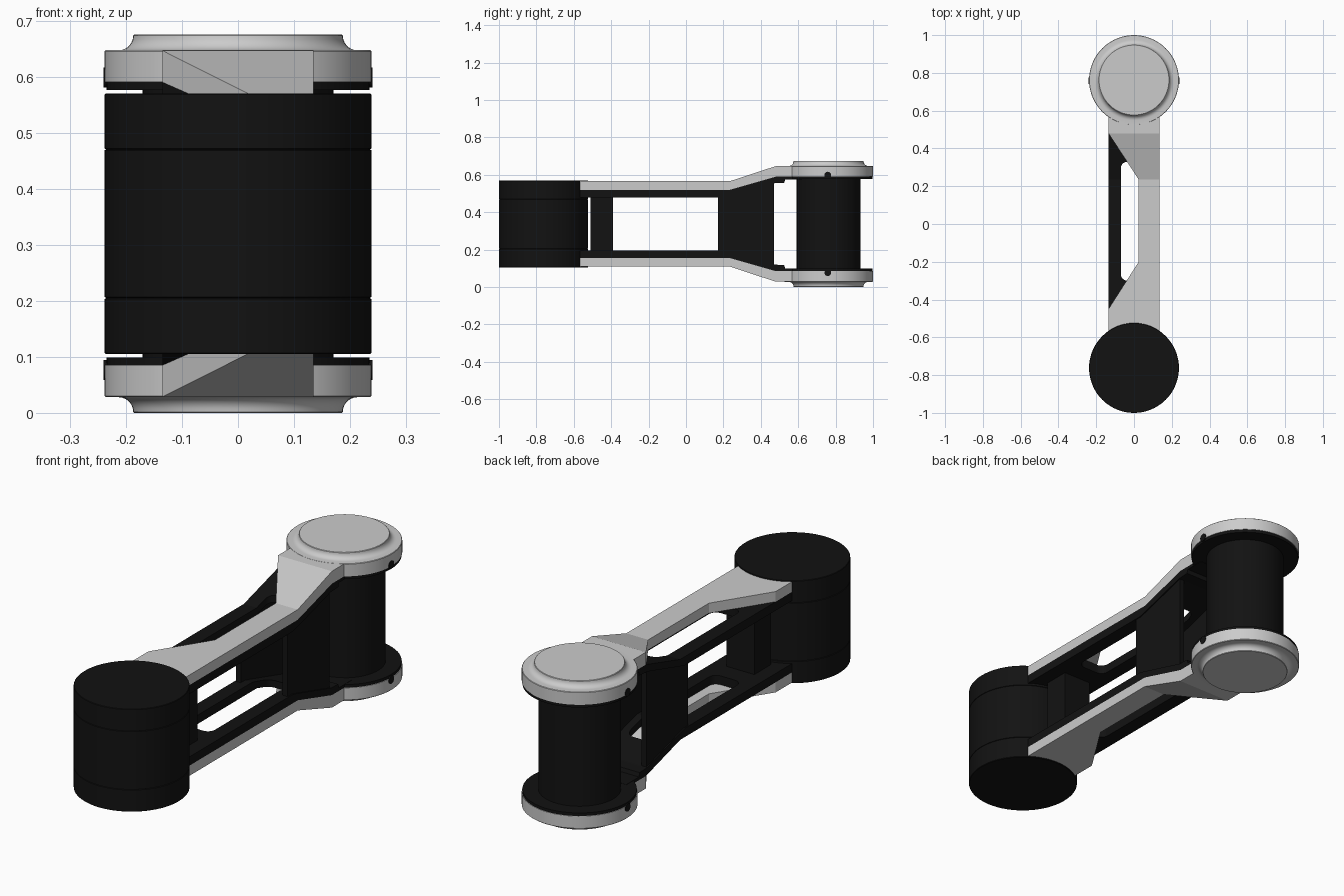
import bpy, bmesh, math
from mathutils import Vector

if "Cube" in bpy.data.objects:
    bpy.data.objects.remove(bpy.data.objects["Cube"])

MID = 0.3375          # height of the horizontal symmetry plane
JOINT_Y = 0.762       # distance of both joint axes from the centre

black = bpy.data.materials.new("black_plastic")
black.diffuse_color = (0.006, 0.006, 0.006, 1)
black.use_nodes = True
black.node_tree.nodes["Principled BSDF"].inputs["Base Color"].default_value = black.diffuse_color


def finish(bm, name, y=0, mat=None, mirror="", smooth=False):
    """Turn a bmesh into an object whose origin lies on the symmetry plane."""
    bmesh.ops.remove_doubles(bm, verts=bm.verts, dist=1e-5)
    bmesh.ops.recalc_face_normals(bm, faces=bm.faces)
    me = bpy.data.meshes.new(name)
    bm.to_mesh(me)
    bm.free()
    ob = bpy.data.objects.new(name, me)
    ob.location = (0, y, MID)
    bpy.context.collection.objects.link(ob)
    if mat:
        me.materials.append(mat)
    if smooth:
        bpy.ops.object.select_all(action='DESELECT')
        ob.select_set(True)
        bpy.context.view_layer.objects.active = ob
        bpy.ops.object.shade_smooth_by_angle(angle=math.radians(35))
    if mirror:
        mod = ob.modifiers.new("mirror", 'MIRROR')
        mod.use_axis = ['X' in mirror, False, 'Z' in mirror]
    return ob


def lathe(name, profile, y, mat=None, mirror=""):
    """Revolve (radius, z) points around the vertical joint axis."""
    bm = bmesh.new()
    vs = [bm.verts.new((r, 0, z)) for r, z in profile]
    es = [bm.edges.new(p) for p in zip(vs, vs[1:])]
    bmesh.ops.spin(bm, geom=vs + es, cent=(0, 0, 0), axis=(0, 0, 1),
                   angle=math.tau, steps=64, use_merge=True)
    return finish(bm, name, y, mat, mirror, True)


def loft(name, sections, mat=None):
    """Join rectangular sections (y, x0, x1, z0, z1) along y."""
    bm = bmesh.new()
    rings = [[bm.verts.new((x, y, z)) for x, z in
              ((x0, z0), (x1, z0), (x1, z1), (x0, z1))]
             for y, x0, x1, z0, z1 in sections]
    for a, b in zip(rings, rings[1:]):
        for i in range(4):
            j = (i + 1) % 4
            bm.faces.new((a[i], a[j], b[j], b[i]))
    bm.faces.new(rings[0])
    bm.faces.new(rings[-1])
    return finish(bm, name, 0, mat, "Z")


def box(name, lo, hi, mat=None, mirror="", round_z=0):
    """Box between two corners, optionally with rounded vertical edges."""
    bm = bmesh.new()
    lo, hi = Vector(lo), Vector(hi)
    bmesh.ops.create_cube(bm, size=1)
    for v in bm.verts:
        v.co = [(lo[i] + hi[i]) / 2 + v.co[i] * (hi[i] - lo[i]) for i in range(3)]
    if round_z:
        es = [e for e in bm.edges if abs(e.verts[0].co.z - e.verts[1].co.z) > 1e-4]
        bmesh.ops.bevel(bm, geom=es, offset=round_z, segments=6, profile=0.5,
                        affect='EDGES')
    return finish(bm, name, 0, mat, mirror)


# Front motor drum with two shallow seams
s, R, g = 0.1325, 0.238, 0.0015
lathe("front_drum", [(0, -0.2325), (R - 0.002, -0.2325), (R, -0.2305),
                     (R, -s - g), (R - 0.003, -s), (R, -s + g),
                     (R, s - g), (R - 0.003, s), (R, s + g),
                     (R, 0.2305), (R - 0.002, 0.2325), (0, 0.2325)],
      -JOINT_Y, black)

# Rear joint: inner drum, dark gasket rings and grey caps with a concave shoulder
lathe("rear_drum", [(0, -0.255), (0.17, -0.255), (0.17, 0.255), (0, 0.255)],
      JOINT_Y, black)
lathe("gasket_ring", [(0, 0.239), (0.235, 0.239), (0.235, 0.2525), (0, 0.2525)],
      JOINT_Y, black, "Z")
shoulder = [(0.213 - 0.026 * math.sin(t * math.pi / 12),
             0.3355 - 0.026 * math.cos(t * math.pi / 12)) for t in range(7)]
lathe("joint_cap", [(0, 0.2525), (R, 0.2525), (R, 0.3075), (R - 0.002, 0.3095)]
      + shoulder + [(0.185, 0.3375), (0, 0.3375)], JOINT_Y, None, "Z")

# Grey cover arms: cut in along the left side and sloping up to the rear cap
W = 0.135
loft("cover_arm", [(-0.585, -W, W, 0.1825, 0.2285), (-0.45, -W, W, 0.1825, 0.2285),
                   (-0.2, 0.025, W, 0.1825, 0.2285), (0.235, 0.025, W, 0.1825, 0.2285),
                   (0.48, -W, W, 0.2525, 0.309), (0.585, -W, W, 0.2525, 0.309)])

# Dark frame plates below the covers, pierced by a rounded slot
frame = loft("frame_plate", [(-0.585, -W, W, 0.1425, 0.1825),
                             (0.2, -W, W, 0.1425, 0.1825),
                             (0.235, -W, W, 0.151, 0.1825),
                             (0.47, -W, W, 0.217, 0.2497),
                             (0.48, -W, W, 0.218, 0.2525),
                             (0.525, -W, W, 0.22, 0.2525),
                             (0.53, -W, W, 0.238, 0.2525),
                             (0.62, -W, W, 0.238, 0.2525)], black)
cutter = box("slot_cutter", (-0.07, -0.3, 0.05), (0.07, 0.33, 0.3), round_z=0.035)
cutter.hide_render = True
cutter.hide_viewport = True
cut = frame.modifiers.new("slot", 'BOOLEAN')
cut.operation = 'DIFFERENCE'
cut.solver = 'EXACT'
cut.object = cutter
frame.modifiers.move(1, 0)

# Post near the front drum
box("front_post", (-0.07, -0.51, -0.15), (0.07, -0.39, 0.15), black)

# Flared side walls between the frame plates
bm = bmesh.new()
outline = [(0.17, -0.15), (0.23, -0.16), (0.47, -0.23),
           (0.47, 0.23), (0.23, 0.16), (0.17, 0.15)]
face = bm.faces.new([bm.verts.new((0.105, y, z)) for y, z in outline])
ext = bmesh.ops.extrude_face_region(bm, geom=[face])
bmesh.ops.translate(bm, vec=(0.025, 0, 0),
                    verts=[v for v in ext["geom"] if isinstance(v, bmesh.types.BMVert)])
finish(bm, "side_wall", 0, black, "X")

# Small dark screws in the rims of the rear caps
bm = bmesh.new()
bmesh.ops.create_cone(bm, cap_ends=True, segments=20, radius1=0.018, radius2=0.018,
                      depth=0.02)
for v in bm.verts:
    x, y, z = v.co
    v.co = (z + 0.23, y, x + 0.261)
finish(bm, "rim_screw", JOINT_Y - 0.004, black, "XZ", True)
